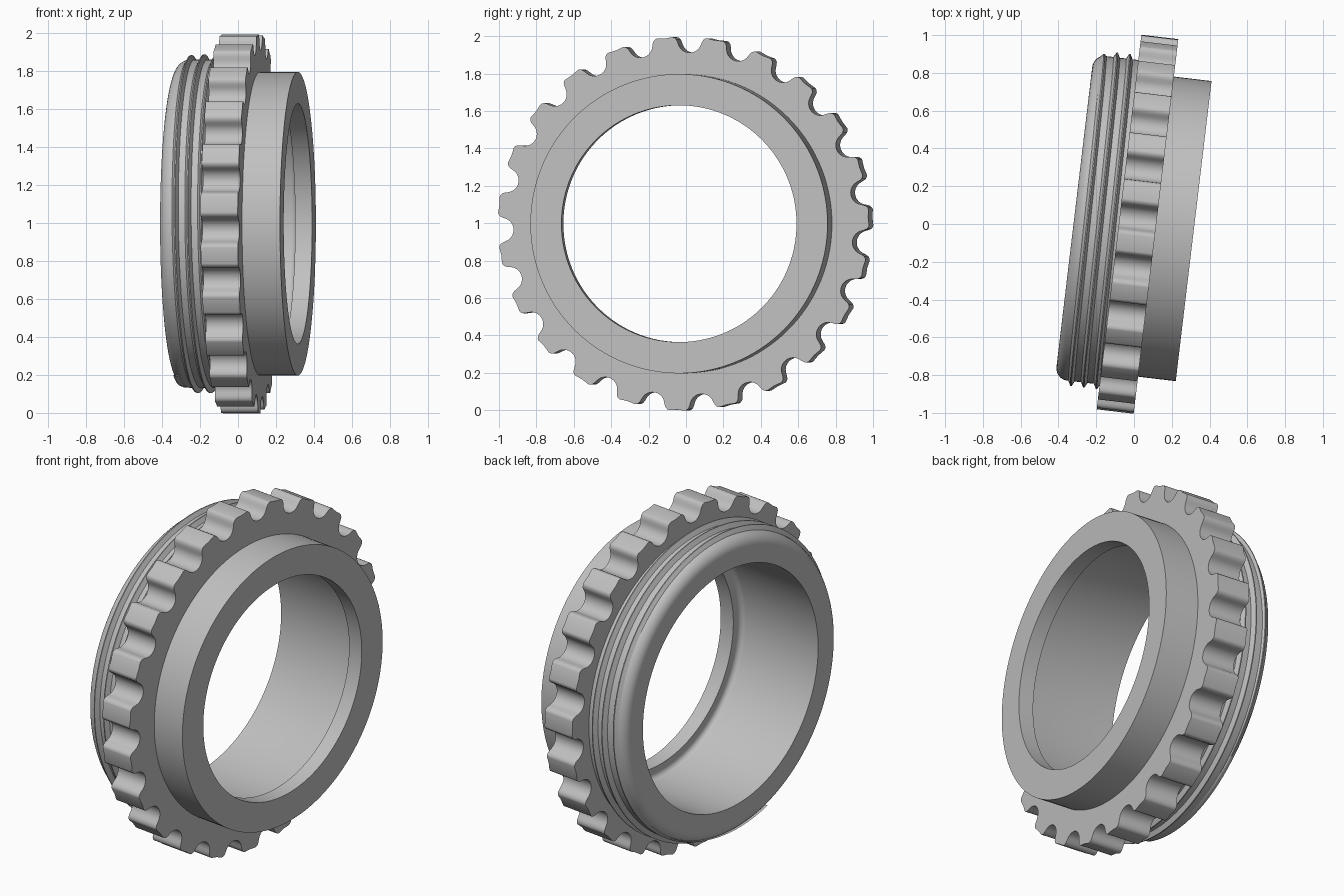
import bpy, bmesh, math
from mathutils import Matrix

if "Cube" in bpy.data.objects:
    bpy.data.objects.remove(bpy.data.objects["Cube"], do_unlink=True)

TEETH = 23
TIP_R = 0.995
SEGMENTS = 144
# The ring's axis is local X, turned slightly about the vertical
PLACE = Matrix.Translation((0, 0, 0.997)) @ Matrix.Rotation(math.radians(-6.8), 4, "Z")

grey = bpy.data.materials.new("plain grey")
grey.use_nodes = True
COLOUR = (0.53, 0.53, 0.53, 1)
grey.diffuse_color = COLOUR
grey.node_tree.nodes["Principled BSDF"].inputs["Base Color"].default_value = COLOUR


def polar(t, r, phi):
    """Axial position t, radius r, angle phi measured from the top towards +y."""
    return (t, r * math.sin(phi), r * math.cos(phi))


def sweep(name, rings, loop_rings=False, cap=False):
    """Skin a list of closed cross-sections into one object."""
    bm = bmesh.new()
    loops = [[bm.verts.new(p) for p in ring] for ring in rings]
    n = len(loops[0])
    pairs = list(zip(loops, loops[1:]))
    if loop_rings:
        pairs.append((loops[-1], loops[0]))
    for a, b in pairs:
        for i in range(n):
            j = (i + 1) % n
            bm.faces.new((a[i], a[j], b[j], b[i]))
    if cap:
        bm.faces.new(loops[0])
        bm.faces.new(loops[-1])
    bmesh.ops.recalc_face_normals(bm, faces=bm.faces)
    mesh = bpy.data.meshes.new(name)
    bm.to_mesh(mesh)
    bm.free()
    mesh.materials.append(grey)
    obj = bpy.data.objects.new(name, mesh)
    bpy.context.collection.objects.link(obj)
    obj.matrix_world = PLACE
    bpy.ops.object.select_all(action="DESELECT")
    obj.select_set(True)
    bpy.context.view_layer.objects.active = obj
    bpy.ops.object.shade_smooth_by_angle(angle=math.radians(32))
    return obj


def arc(ct, cr, radius, start, end, steps=8):
    angles = [math.radians(start + (end - start) * i / steps) for i in range(steps + 1)]
    return [(ct + radius * math.cos(a), cr + radius * math.sin(a)) for a in angles]


# Sleeve and collar: one lathed body with rounded rear lip and stepped bore
profile = [(-0.318, 0.70)]
profile += arc(-0.253, 0.80, 0.065, 180, 90)
profile += [(0.02, 0.865), (0.02, 0.80), (0.318, 0.80), (0.318, 0.633), (0.228, 0.633)]
profile += arc(0.198, 0.67, 0.03, 0, 90, 6)
rings = [[polar(t, r, math.tau * s / SEGMENTS) for t, r in profile] for s in range(SEGMENTS)]
sweep("sleeve_and_collar", rings, loop_rings=True)


# Toothed ring: scalloped notches between softly cornered teeth
def half_tooth():
    """Tangential offset and radius, from notch floor to tooth tip."""
    pts = []
    for i in range(8):
        a = math.radians(70 * i / 7)
        pts.append((0.064 * math.sin(a), 0.979 - 0.064 * math.cos(a)))
    pts += [(0.066, 0.972), (0.073, 0.985), (0.084, TIP_R - 0.002), (0.094, TIP_R)]
    return pts


half = [(math.atan2(x, r), math.hypot(x, r)) for x, r in half_tooth()]
pitch = math.tau / TEETH
outline = []
for k in range(TEETH):
    notch = math.radians(9.8) + (k + 0.5) * pitch
    outline += [(notch - a, r) for a, r in reversed(half[1:])]
    outline += [(notch + a, r) for a, r in half]
    outline.append((notch + pitch / 2, TIP_R))

stations = [(-0.08, False), (-0.08, True), (0.117, True), (0.117, False)]
rings = [[polar(t, r if outer else 0.78, a) for a, r in outline] for t, outer in stations]
sweep("toothed_ring", rings, loop_rings=True)

# Screw thread: triangular ridge wound around the sleeve
THREAD_PITCH = 0.068
START, END = -0.285, -0.07
turns = (END - START) / THREAD_PITCH
steps = int(turns * SEGMENTS)
phi_start = math.tau * (-0.247 - START) / THREAD_PITCH
rings = []
for i in range(steps + 1):
    u = i / steps
    t = START + (END - START) * u
    phi = phi_start - math.tau * turns * u
    crest = min(0.892, 0.86 + 0.032 * u * 5)
    rings.append([polar(t - 0.022, 0.855, phi),
                  polar(t - 0.003, crest, phi),
                  polar(t + 0.003, crest, phi),
                  polar(t + 0.022, 0.855, phi)])
sweep("screw_thread", rings, cap=True)
